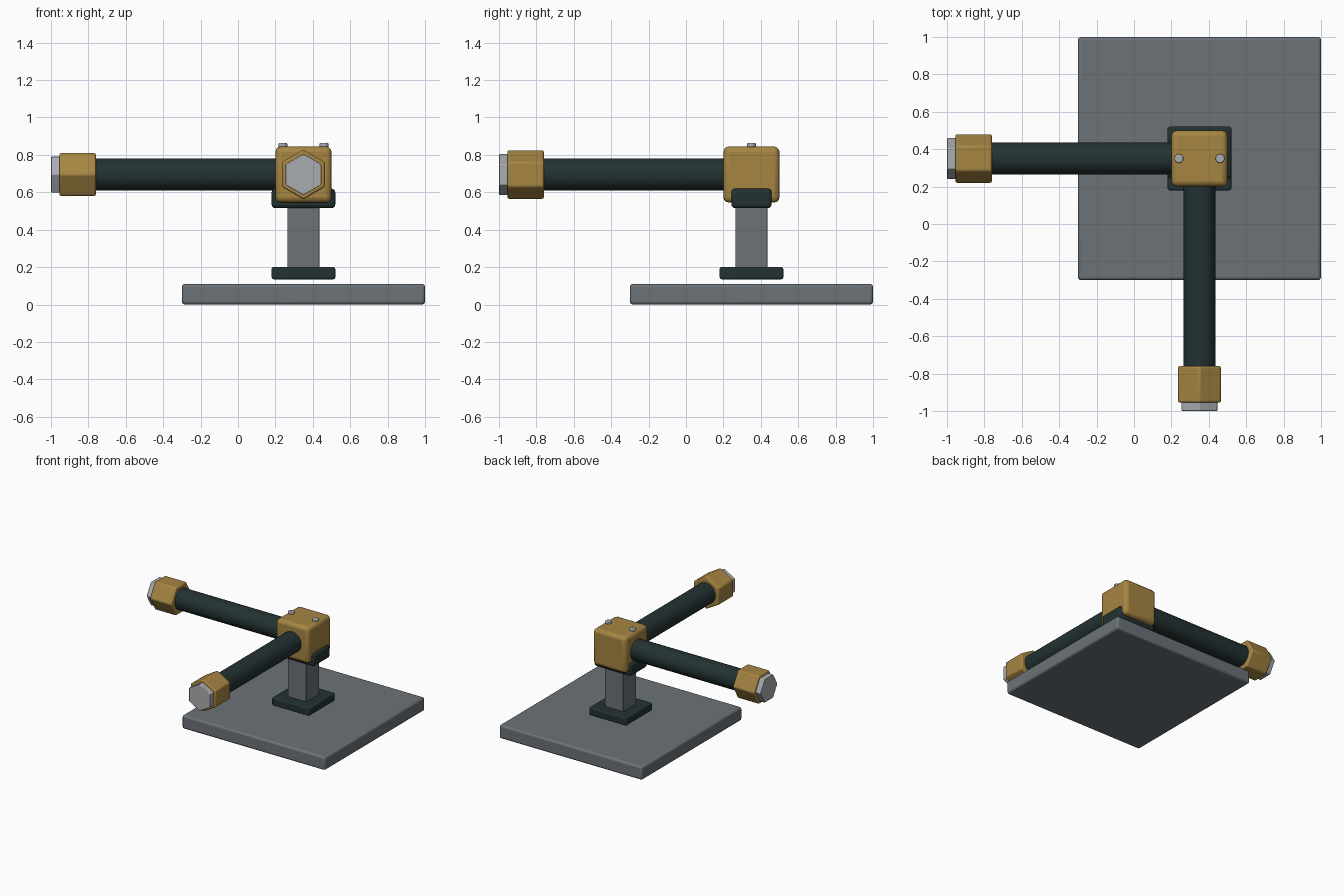
import bpy
import math

cube = bpy.data.objects.get("Cube")
if cube:
    bpy.data.objects.remove(cube, do_unlink=True)


def material(name, rgb):
    mat = bpy.data.materials.new(name)
    mat.use_nodes = True
    mat.diffuse_color = (*rgb, 1)
    mat.node_tree.nodes["Principled BSDF"].inputs["Base Color"].default_value = (*rgb, 1)
    return mat


GREY = material("slate grey", (0.15, 0.168, 0.185))
DARK = material("dark green", (0.017, 0.032, 0.032))
BRASS = material("brass", (0.38, 0.235, 0.055))
STEEL = material("pale steel", (0.40, 0.42, 0.44))

CX = CY = 0.35      # centre of the post
ARM_Z = 0.695       # height of both arms


def finish(obj, name, mat, bevel=0, segments=3):
    obj.name = name
    obj.data.materials.append(mat)
    if bevel:
        mod = obj.modifiers.new("soft edges", "BEVEL")
        mod.width = bevel
        mod.segments = segments
        mod.limit_method = "ANGLE"
    bpy.ops.object.shade_smooth_by_angle(angle=math.radians(30))
    return obj


def box(name, size, z_low, mat, bevel):
    """Box standing at z_low over the post centre."""
    bpy.ops.mesh.primitive_cube_add(size=1, location=(CX, CY, z_low + size[2] / 2))
    obj = bpy.context.object
    obj.scale = size
    bpy.ops.object.transform_apply(location=False, rotation=False, scale=True)
    return finish(obj, name, mat, bevel)


def arm_part(name, axis, start, end, radius, sides, mat, bevel=0):
    """Prism running along x or y at arm height."""
    mid = (start + end) / 2
    along_x = axis == "x"
    location = (mid, CY, ARM_Z) if along_x else (CX, mid, ARM_Z)
    rotation = (0, math.pi / 2, 0) if along_x else (math.pi / 2, 0, 0)
    bpy.ops.mesh.primitive_cylinder_add(vertices=sides, radius=radius, depth=abs(end - start),
                                        location=location, rotation=rotation)
    return finish(bpy.context.object, name, mat, bevel)


# Base slab, post and brackets
box("base_plate", (1.3, 1.3, 0.11), 0, GREY, 0.016)
box("post_foot", (0.34, 0.34, 0.065), 0.135, DARK, 0.01)
box("post", (0.17, 0.17, 0.40), 0.16, GREY, 0.005)
box("post_bracket", (0.34, 0.215, 0.105), 0.515, DARK, 0.02)

# Corner joint block
box("joint_block", (0.3, 0.3, 0.3), 0.545, BRASS, 0.03)

# Two arms, each with a hexagonal collar and end nut
for axis, side in (("x", "right"), ("y", "front")):
    arm_part(f"{side}_arm", axis, -0.8, CX, 0.085, 48, DARK)
    arm_part(f"{side}_collar", axis, -0.955, -0.76, 0.1325, 6, BRASS, 0.01)
    arm_part(f"{side}_end_nut", axis, -1.0, -0.9, 0.11, 6, STEEL, 0.004)

# Screws on top of the block
for side, offset in (("right", -0.11), ("left", 0.11)):
    bpy.ops.mesh.primitive_cylinder_add(vertices=24, radius=0.024, depth=0.022,
                                        location=(CX + offset, CY, 0.852))
    finish(bpy.context.object, f"{side}_screw", STEEL, 0.006)
